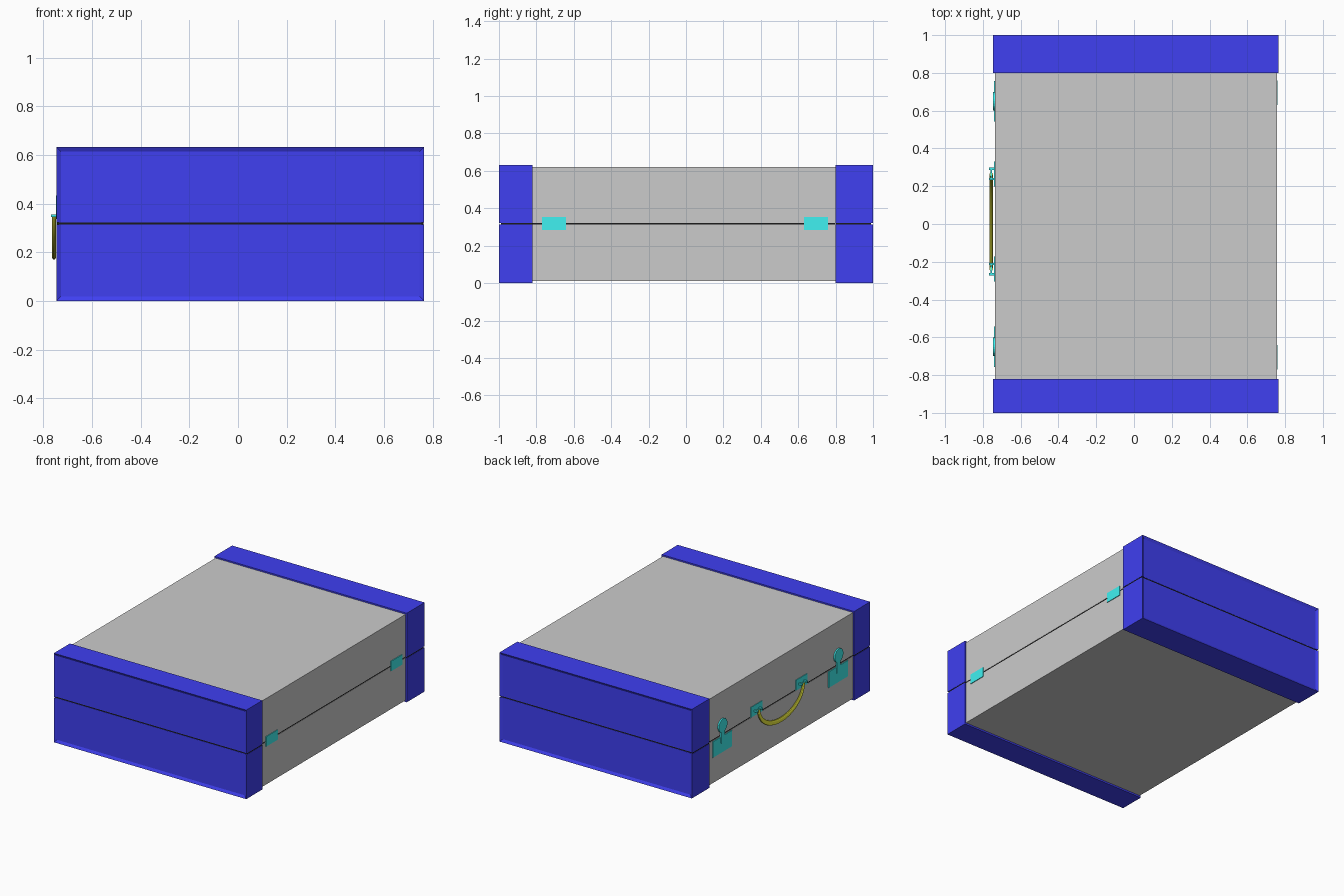
import bpy, bmesh, math
from mathutils import Vector, Matrix

if "Cube" in bpy.data.objects:
    bpy.data.objects.remove(bpy.data.objects["Cube"])


def material(name, rgb):
    m = bpy.data.materials.new(name)
    m.diffuse_color = (*rgb, 1)
    m.use_nodes = True
    m.node_tree.nodes["Principled BSDF"].inputs["Base Color"].default_value = m.diffuse_color
    return m


BLUE = material("blue", (0.05, 0.05, 0.88))
CYAN = material("cyan", (0.05, 0.88, 0.88))
YELLOW = material("yellow", (0.85, 0.85, 0.05))
BLACK = material("black", (0.01, 0.01, 0.01))
SEAM, GAP = 0.318, 0.004
WALL = -0.737          # x of the left wall, carrying handle and latches
HANDLE_Y = 0.013


def finish(name, bm, mat=None):
    bmesh.ops.recalc_face_normals(bm, faces=bm.faces)
    me = bpy.data.meshes.new(name)
    bm.to_mesh(me)
    bm.free()
    ob = bpy.data.objects.new(name, me)
    bpy.context.collection.objects.link(ob)
    if mat:
        me.materials.append(mat)
    return ob


def box_bm(lo, hi):
    bm = bmesh.new()
    lo, hi = Vector(lo), Vector(hi)
    bmesh.ops.create_cube(bm, size=1, matrix=Matrix.Translation((lo + hi) / 2) @ Matrix.Diagonal((*(hi - lo), 1)))
    return bm


def box(name, lo, hi, mat=None):
    return finish(name, box_bm(lo, hi), mat)


def split_box(name, lo, hi, mat=None, recess=0):
    """Box cut at the seam into base and lid; recess = y side with a sunken panel."""
    for part, z, outer in (("base", SEAM - GAP, True), ("lid", SEAM + GAP, False)):
        bm = box_bm(lo, hi)
        if recess:
            bm.normal_update()
            face = [f for f in bm.faces if f.normal.y * recess > 0.9]
            bmesh.ops.inset_region(bm, faces=face, thickness=0.026)
            bmesh.ops.translate(bm, verts=face[0].verts, vec=(0, -recess * 0.01, 0))
        bmesh.ops.bisect_plane(bm, geom=bm.verts[:] + bm.edges[:] + bm.faces[:], plane_co=(0, 0, z),
                               plane_no=(0, 0, 1), clear_outer=outer, clear_inner=not outer)
        rim = [e for e in bm.edges if e.is_boundary]
        bmesh.ops.triangle_fill(bm, edges=rim, use_beauty=True)
        finish(f"{name}_{part}", bm, mat)


def disc(name, x0, x1, y, z, r, mat):
    bm = bmesh.new()
    bmesh.ops.create_cone(bm, cap_ends=True, segments=24, radius1=r, radius2=r, depth=x1 - x0,
                          matrix=Matrix.Translation(((x0 + x1) / 2, y, z)) @ Matrix.Rotation(math.pi / 2, 4, 'Y'))
    return finish(name, bm, mat)


# Case body, end caps and the dark seam core between lid and base
split_box("body", (WALL, -0.83, 0.012), (0.756, 0.81, 0.622))
split_box("front_cap", (-0.746, -1, 0), (0.765, -0.82, 0.632), BLUE, -1)
split_box("back_cap", (-0.746, 0.80, 0), (0.765, 1, 0.632), BLUE, 1)
zs = (SEAM - GAP, SEAM + GAP)
box("body_seam", (WALL + 0.002, -0.82, zs[0]), (0.754, 0.80, zs[1]), BLACK)
box("front_seam", (-0.744, -0.988, zs[0]), (0.763, -0.822, zs[1]), BLACK)
box("back_seam", (-0.744, 0.802, zs[0]), (0.763, 0.988, zs[1]), BLACK)

# Hinges on the right wall
for name, y in (("front_hinge", -0.705), ("back_hinge", 0.695)):
    box(name, (0.75, y - 0.064, 0.284), (0.761, y + 0.064, 0.354), CYAN)

# Latches: lower plate, hasp strap, round catch
for name, y in (("front_latch", -0.65), ("back_latch", 0.65)):
    box(name + "_plate", (WALL - 0.005, y - 0.108, 0.195), (WALL + 0.005, y + 0.108, 0.308), CYAN)
    box(name + "_strap", (WALL - 0.009, y - 0.02, 0.265), (WALL + 0.005, y + 0.02, 0.37), CYAN)
    disc(name + "_catch", WALL - 0.010, WALL + 0.005, y, 0.385, 0.048, CYAN)

# Handle mounts: plate, two prongs and a pin
for name, s in (("front", -1), ("back", 1)):
    y = HANDLE_Y + s * 0.252
    box(name + "_handle_plate", (WALL - 0.004, y - 0.066, 0.315), (WALL + 0.005, y + 0.066, 0.388), CYAN)
    for i, d in enumerate((-0.027, 0.027)):
        box(f"{name}_handle_prong_{i}", (-0.768, y + d - 0.006, 0.345), (WALL, y + d + 0.006, 0.356), CYAN)
    box(name + "_handle_pin", (-0.760, y - 0.03, 0.347), (-0.752, y + 0.03, 0.354), CYAN)

# Handle: tapered flat grip swept along a hanging half ellipse
bm = bmesh.new()
rings, N, K = [], 32, 12
for i in range(N + 1):
    t = math.pi * i / N
    a, b = 0.25, 0.165
    c = Vector((-0.756, HANDLE_Y + a * math.cos(t), 0.352 - b * math.sin(t)))
    out = Vector((0, b * math.cos(t), -a * math.sin(t))).normalized()
    w = 0.011 + 0.007 * math.sin(t)
    rings.append([bm.verts.new(c + out * (w * math.cos(2 * math.pi * k / K))
                               + Vector((0.009 * math.sin(2 * math.pi * k / K), 0, 0))) for k in range(K)])
for r, q in zip(rings, rings[1:]):
    for k in range(K):
        bm.faces.new((r[k], r[k - 1], q[k - 1], q[k]))
bm.faces.new(rings[0])
bm.faces.new(rings[-1])
handle = finish("handle", bm, YELLOW)
bpy.context.view_layer.objects.active = handle
handle.select_set(True)
bpy.ops.object.shade_smooth_by_angle()
